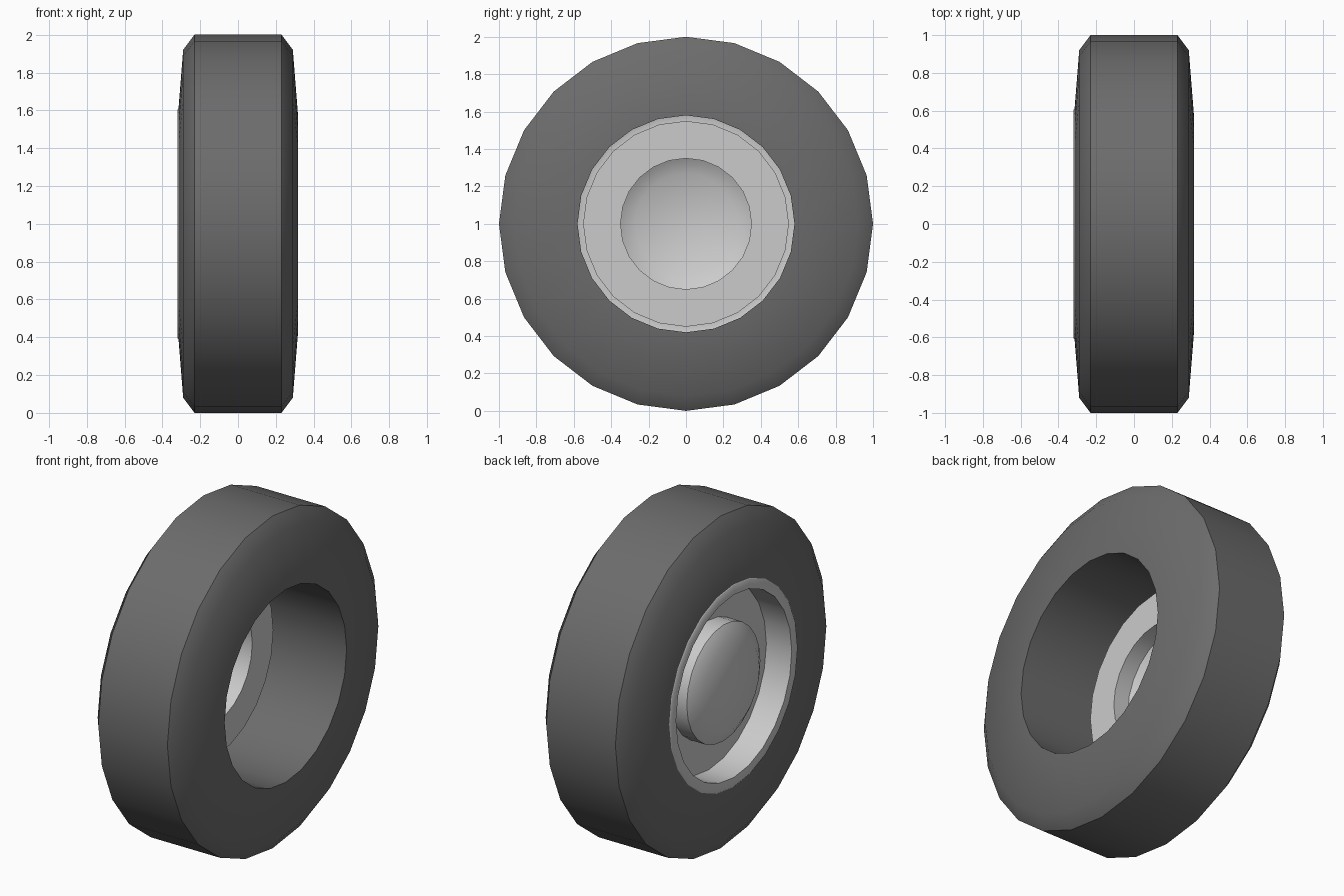
import bpy, bmesh
from math import sin, cos, tau, radians

if "Cube" in bpy.data.objects:
    bpy.data.objects.remove(bpy.data.objects["Cube"])

SIDES = 24
CENTRE_Z = 1.0


def lathe(name, profile, closed=False, cap_end=False):
    """Spin (x, radius) points around the horizontal wheel axle."""
    bm = bmesh.new()
    rings = [[bm.verts.new((x, r * cos(tau * i / SIDES), CENTRE_Z + r * sin(tau * i / SIDES)))
              for i in range(SIDES)] for x, r in profile]
    pairs = list(zip(rings, rings[1:]))
    if closed:
        pairs.append((rings[-1], rings[0]))
    for a, b in pairs:
        for i in range(SIDES):
            j = (i + 1) % SIDES
            bm.faces.new((a[i], b[i], b[j], a[j]))
    if cap_end:
        bm.faces.new(rings[-1])
    bmesh.ops.recalc_face_normals(bm, faces=bm.faces)
    # an open shell must face outwards (-x) at its cap
    if cap_end:
        bm.faces.ensure_lookup_table()
        bm.normal_update()
        if bm.faces[-1].normal.x > 0:
            bmesh.ops.reverse_faces(bm, faces=bm.faces)
    mesh = bpy.data.meshes.new(name)
    bm.to_mesh(mesh)
    bm.free()
    obj = bpy.data.objects.new(name, mesh)
    bpy.context.collection.objects.link(obj)
    bpy.ops.object.select_all(action='DESELECT')
    obj.select_set(True)
    bpy.context.view_layer.objects.active = obj
    bpy.ops.object.shade_smooth_by_angle(angle=radians(42))
    return obj


# Tyre: tread, chamfered shoulders, sloping sidewalls and inner bore
half = [(0.317, 0.58), (0.29, 0.92), (0.23, 1.0)]
tyre = lathe("tyre", half + [(-x, r) for x, r in reversed(half)], closed=True)
rubber = bpy.data.materials.new("rubber")
rubber.diffuse_color = (0.15, 0.15, 0.15, 1)
rubber.use_nodes = True
rubber.node_tree.nodes["Principled BSDF"].inputs["Base Color"].default_value = rubber.diffuse_color
tyre.data.materials.append(rubber)

# Rim: thin shell with outer lip, dished disc and raised bevelled hub
lathe("rim", [(-0.315, 0.61), (-0.319, 0.605), (-0.319, 0.55), (-0.15, 0.55),
              (-0.15, 0.35), (-0.25, 0.35), (-0.30, 0.27)], cap_end=True)
